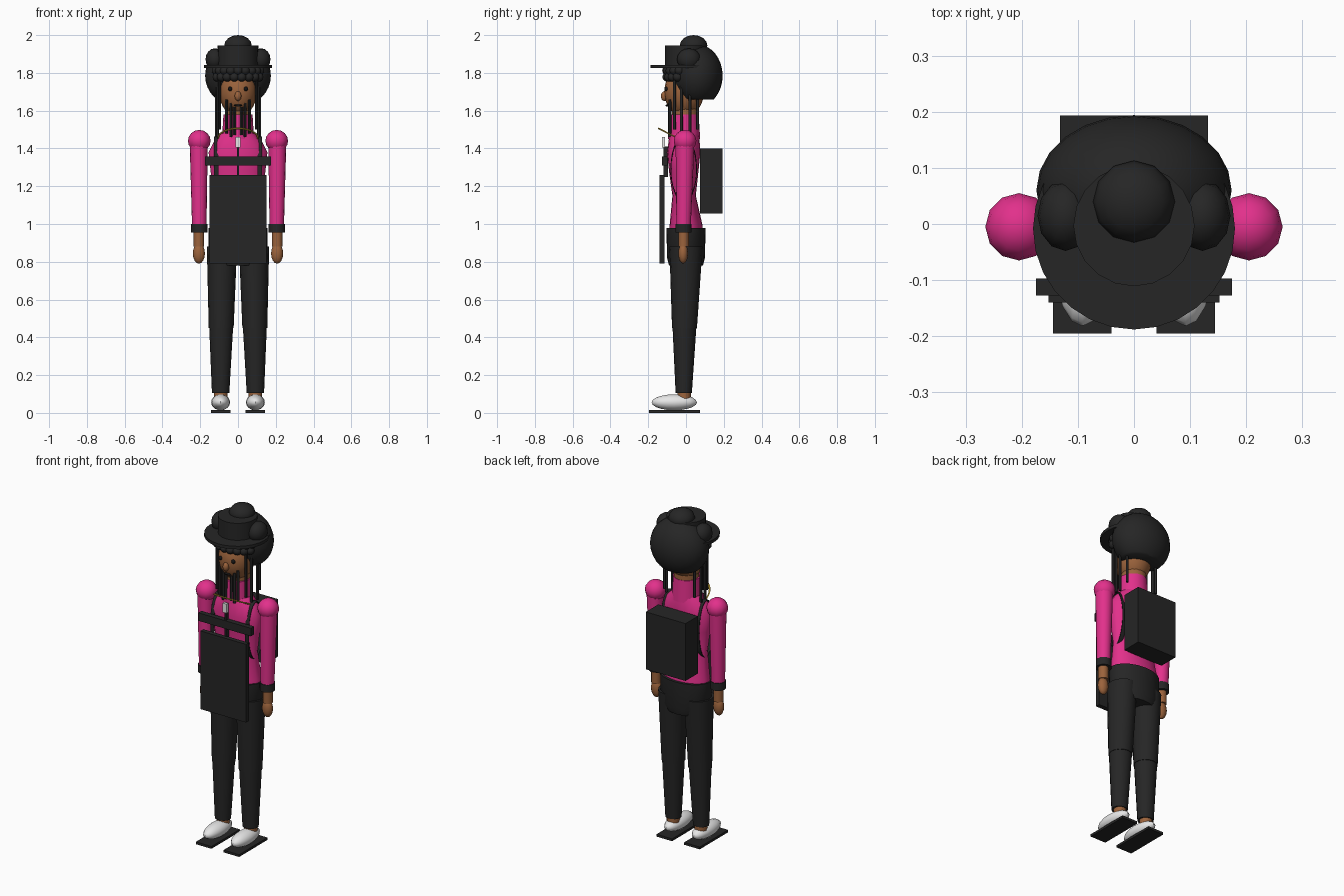
import bpy, bmesh, math
from mathutils import Matrix, Vector

cube = bpy.data.objects.get("Cube")
if cube:
    bpy.data.objects.remove(cube, do_unlink=True)


def material(name, r, g, b):
    m = bpy.data.materials.new(name)
    m.use_nodes = True
    m.diffuse_color = (r, g, b, 1)
    m.node_tree.nodes["Principled BSDF"].inputs["Base Color"].default_value = (r, g, b, 1)
    return m


BLACK = material("black cloth", 0.019, 0.019, 0.019)
PINK = material("pink knit", 0.76, 0.03, 0.26)
SKIN = material("brown skin", 0.33, 0.125, 0.045)
WHITE = material("white shoe", 0.8, 0.8, 0.8)
GOLD = material("gold", 0.6, 0.4, 0.04)
DARK = material("dark feature", 0.008, 0.008, 0.008)


def finish(name, bm, mat, smooth=True):
    bmesh.ops.recalc_face_normals(bm, faces=bm.faces)
    mesh = bpy.data.meshes.new(name)
    bm.to_mesh(mesh)
    bm.free()
    mesh.materials.append(mat)
    ob = bpy.data.objects.new(name, mesh)
    bpy.context.collection.objects.link(ob)
    if smooth:
        bpy.ops.object.select_all(action="DESELECT")
        ob.select_set(True)
        bpy.context.view_layer.objects.active = ob
        bpy.ops.object.shade_smooth_by_angle(angle=math.radians(45))
    return ob


def ball(name, centre, radii, mat, seg=12, cut=None):
    bm = bmesh.new()
    place = Matrix.Translation(centre) @ Matrix.Diagonal((*radii, 1))
    bmesh.ops.create_uvsphere(bm, u_segments=seg, v_segments=max(8, seg * 2 // 3), radius=1, matrix=place)
    if cut:
        geom = bm.verts[:] + bm.edges[:] + bm.faces[:]
        bmesh.ops.bisect_plane(bm, geom=geom, plane_co=(0, 0, cut), plane_no=(0, 0, -1), clear_outer=True)
        bmesh.ops.holes_fill(bm, edges=[e for e in bm.edges if e.is_boundary])
    return finish(name, bm, mat)


def box(name, low, high, mat):
    low, high = Vector(low), Vector(high)
    bm = bmesh.new()
    place = Matrix.Translation((low + high) / 2) @ Matrix.Diagonal((*(high - low), 1))
    bmesh.ops.create_cube(bm, size=1, matrix=place)
    return finish(name, bm, mat, False)


def loft(name, rings, mat, seg=16):
    """Stack of elliptical rings, each (x, y, z, x radius, y radius)."""
    bm = bmesh.new()
    loops = []
    for x, y, z, rx, ry in rings:
        turn = [2 * math.pi * i / seg for i in range(seg)]
        loops.append([bm.verts.new((x + rx * math.cos(a), y + ry * math.sin(a), z)) for a in turn])
    for a, b in zip(loops, loops[1:]):
        for i in range(seg):
            j = (i + 1) % seg
            bm.faces.new((a[i], a[j], b[j], b[i]))
    bm.faces.new(loops[0])
    bm.faces.new(loops[-1])
    return finish(name, bm, mat)


def rod(name, x, y, low, high, radius, mat, seg=8):
    return loft(name, [(x, y, low, radius, radius), (x, y, high, radius, radius)], mat, seg)


def hoop(name, place, thickness, mat):
    bpy.ops.mesh.primitive_torus_add(major_segments=32, minor_segments=6, major_radius=1, minor_radius=thickness)
    ob = bpy.context.object
    ob.name = name
    ob.data.transform(place)
    ob.data.materials.append(mat)
    bpy.ops.object.shade_smooth_by_angle(angle=math.radians(60))


# Torso, collar and hips
loft("torso", [(0, 0, 0.94, 0.15, 0.09), (0, 0, 1.0, 0.148, 0.086), (0, -0.01, 1.15, 0.13, 0.062),
               (0, -0.012, 1.28, 0.145, 0.078), (0, -0.012, 1.38, 0.156, 0.088),
               (0, -0.01, 1.44, 0.125, 0.082), (0, -0.01, 1.48, 0.085, 0.078)], PINK, 20)
loft("collar", [(0, -0.01, 1.45, 0.085, 0.085), (0, -0.01, 1.58, 0.077, 0.077)], PINK)
loft("hips", [(0, 0, 0.78, 0.12, 0.09), (0, 0, 0.82, 0.155, 0.1), (0, 0, 0.98, 0.157, 0.104)], BLACK, 20)

# Limbs, one set for each side
for side, s in (("left", 1), ("right", -1)):
    box(side + "_sole", (s * 0.092 - 0.052, -0.195, 0), (s * 0.092 + 0.052, 0.075, 0.014), BLACK)
    ball(side + "_shoe", (s * 0.092, -0.062, 0.056), (0.05, 0.12, 0.042), WHITE, 16)
    rod(side + "_ankle", s * 0.092, -0.01, 0.06, 0.13, 0.036, SKIN, 12)
    loft(side + "_lower_leg", [(s * 0.092, -0.012, 0.105, 0.046, 0.043),
                               (s * 0.089, -0.008, 0.47, 0.064, 0.064)], BLACK)
    loft(side + "_upper_leg", [(s * 0.089, -0.008, 0.45, 0.066, 0.066),
                               (s * 0.085, 0, 0.88, 0.08, 0.088)], BLACK)
    ball(side + "_shoulder", (s * 0.205, -0.005, 1.44), (0.06, 0.06, 0.058), PINK)
    loft(side + "_sleeve", [(s * 0.205, -0.013, 0.98, 0.038, 0.038),
                            (s * 0.208, -0.005, 1.44, 0.048, 0.05)], PINK)
    rod(side + "_cuff", s * 0.205, -0.013, 0.955, 1.0, 0.043, BLACK, 14)
    rod(side + "_wrist", s * 0.207, -0.013, 0.88, 0.96, 0.028, SKIN, 12)
    ball(side + "_hand", (s * 0.207, -0.015, 0.844), (0.032, 0.026, 0.054), SKIN)

    # Pack straps, mostly sunk into the torso
    strap = Matrix(((0, 0, 0.5, s * 0.115), (0.068, 0, 0, -0.012), (0, 0.17, 0, 1.29), (0, 0, 0, 1)))
    hoop(side + "_pack_strap", strap, 0.03, BLACK)

    # Eyes and side puffs
    ball(side + "_eye", (s * 0.042, -0.105, 1.715), (0.012, 0.01, 0.012), DARK, 10)
    ball(side + "_hair_puff", (s * 0.122, 0.015, 1.872), (0.05, 0.063, 0.058), BLACK)

    # Hanging braids
    for i, (x, y, low, high) in enumerate([(0.018, -0.088, 1.47, 1.62), (0.038, -0.087, 1.46, 1.64),
                                           (0.06, -0.085, 1.48, 1.66), (0.097, -0.062, 1.5, 1.78),
                                           (0.108, -0.025, 1.46, 1.76), (0.115, 0.02, 1.46, 1.74),
                                           (0.1, 0.062, 1.5, 1.74)]):
        rod(f"{side}_braid_{i + 1}", s * x, y, low, high, 0.008, BLACK)

# Head and face
ball("head", (0, -0.01, 1.7), (0.1, 0.105, 0.132), SKIN, 20)
ball("nose", (0, -0.115, 1.677), (0.018, 0.018, 0.026), SKIN)
ball("mouth", (0, -0.1, 1.628), (0.022, 0.008, 0.006), DARK)
rod("neck", 0, -0.005, 1.55, 1.66, 0.07, SKIN, 16)

# Hair mass with a level lower edge, and fringe curls
ball("hair", (0, 0.06, 1.785), (0.174, 0.134, 0.165), BLACK, 24, cut=1.66)
for row, (z, count, spread) in enumerate([(1.812, 9, 1.25), (1.778, 8, 1.15)]):
    for i in range(count):
        a = spread * (2 * i / (count - 1) - 1)
        ball(f"curl_{row + 1}_{i + 1}", (0.12 * math.sin(a), -0.095 * math.cos(a) - 0.005, z),
             (0.026, 0.026, 0.024), BLACK, 10)

# Hat and bun
rod("hat_brim", 0, -0.008, 1.825, 1.843, 0.18, BLACK, 28)
rod("hat_crown", 0, -0.003, 1.84, 1.945, 0.108, BLACK, 20)
ball("top_bun", (0, 0.04, 1.945), (0.073, 0.073, 0.055), BLACK)

# Necklace, raised at the front
tilt = (Matrix.Translation((0, -0.045, 1.455)) @ Matrix.Rotation(math.radians(-27), 4, "X")
        @ Matrix.Diagonal((0.105, 0.112, 0.1, 1)))
hoop("necklace", tilt, 0.045, GOLD)

# Chest tag, cord, crossbar, front panel and backpack
box("tag", (-0.013, -0.128, 1.405), (0.013, -0.11, 1.46), WHITE)
box("tag_cord", (-0.005, -0.12, 1.25), (0.005, -0.095, 1.41), BLACK)
box("chest_bar", (-0.175, -0.127, 1.31), (0.175, -0.097, 1.358), BLACK)
box("front_panel", (-0.152, -0.14, 0.79), (0.152, -0.113, 1.26), BLACK)
box("backpack", (-0.132, 0.075, 1.055), (0.132, 0.193, 1.4), BLACK)
